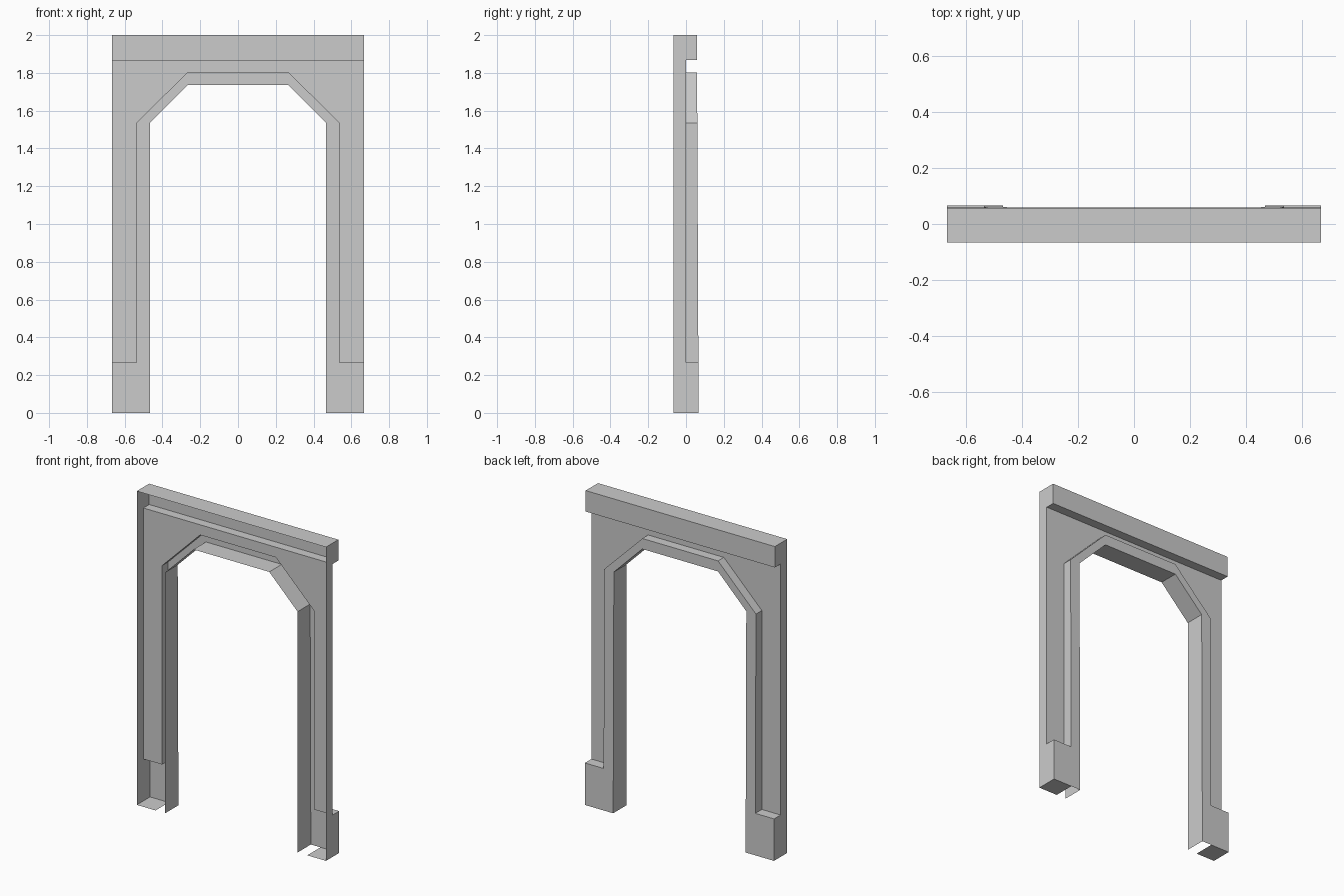
import bpy

if "Cube" in bpy.data.objects:
    bpy.data.objects.remove(bpy.data.objects["Cube"])

FRONT, PANEL = -0.0667, 0.0
W, H = 0.667, 2.0


def back(z):
    """Depth of the raised back faces, leaning in slightly towards the top."""
    return 0.0667 - 0.0045 * z


def mirrored(half):
    """Complete a left-half (x, z) path with its right-hand mirror image."""
    return half + [(-x, z) for x, z in reversed(half)]


def depth(y, z):
    return back(z) if y is None else y


def build(name, ribbons=(), sheets=()):
    """ribbons: (path, y0, y1, closed); sheets: (outline, y). y None = back face."""
    verts, faces = [], []
    for path, y0, y1, closed in ribbons:
        b, n = len(verts), len(path)
        for x, z in path:
            verts += [(x, depth(y0, z), z), (x, depth(y1, z), z)]
        for i in range(n if closed else n - 1):
            j = (i + 1) % n
            faces.append((b + 2 * i, b + 2 * j, b + 2 * j + 1, b + 2 * i + 1))
    for outline, y in sheets:
        b = len(verts)
        verts += [(x, depth(y, z), z) for x, z in outline]
        faces.append(tuple(range(b, b + len(outline))))
    mesh = bpy.data.meshes.new(name)
    mesh.from_pydata(verts, [], faces)
    mesh.update()
    obj = bpy.data.objects.new(name, mesh)
    bpy.context.collection.objects.link(obj)
    return obj


# Shared profiles, running clockwise seen from the front
inner = mirrored([(-0.467, 0), (-0.467, 1.535), (-0.267, 1.735)])
arch = [(-0.535, 0.267), (-0.535, 1.535), (-0.267, 1.802)]
foot = [(-0.535, 0), (-W, 0), (-W, 0.267)]
trim = mirrored(foot + arch)
beam = [(-W, 1.867), (-W, H), (W, H), (W, 1.867)]

# Outer casing: foot soles, side walls and top, open at the front
build("outer_casing", [(mirrored([(-0.535, 0), (-W, 0), (-W, H)]), FRONT, PANEL, False)])

# Recessed wall panel between the trim and the top beam
panel = [(-W, 0.267), (-W, 1.867), (W, 1.867), (W, 0.267)] + mirrored(arch)[::-1]
build("wall_panel", sheets=[(panel, PANEL)])

# Raised arch trim with feet
build("arch_trim_and_feet", [(trim, PANEL, None, False)],
      [([(-0.467, 0)] + trim + inner[:0:-1], None)])

# Inner reveal of the opening
build("door_reveal", [(inner[::-1], FRONT, None, False)])

# Top beam
build("top_beam", [(beam, PANEL, None, True)], [(beam, None)])
